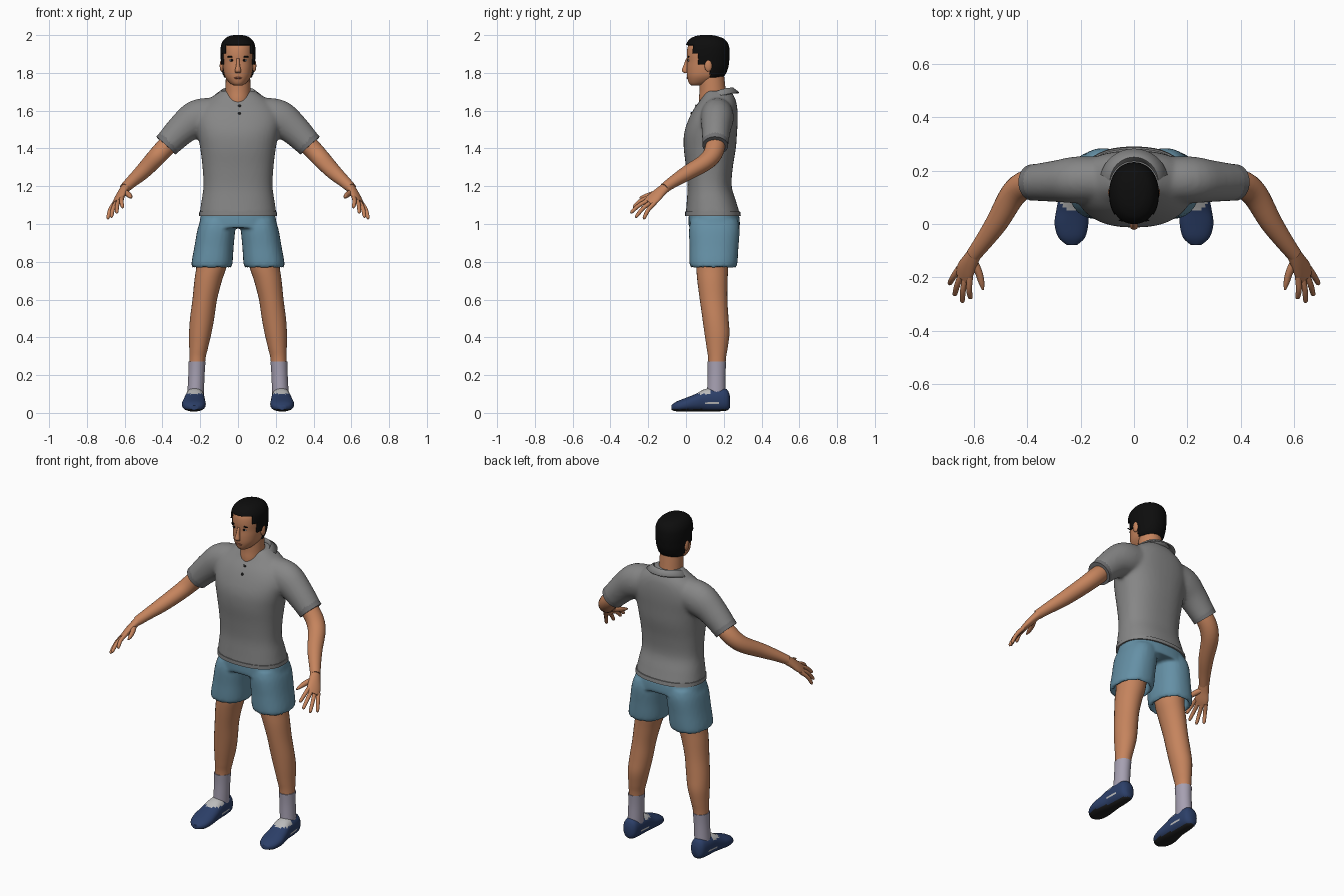
import bpy, bmesh, math
from mathutils import Vector, Matrix

cube = bpy.data.objects.get("Cube")
if cube:
    bpy.data.objects.remove(cube, do_unlink=True)

X, Y, Z = Vector((1, 0, 0)), Vector((0, 1, 0)), Vector((0, 0, 1))


def material(name, r, g, b):
    m = bpy.data.materials.new(name)
    m.use_nodes = True
    m.diffuse_color = (r, g, b, 1)
    bsdf = m.node_tree.nodes["Principled BSDF"]
    bsdf.inputs["Base Color"].default_value = (r, g, b, 1)
    bsdf.inputs["Roughness"].default_value = 0.8
    return m


SKIN = material("skin", .56, .23, .11)
SHIRT = material("shirt_grey", .24, .24, .24)
TRIM = material("trim_grey", .17, .17, .175)
SHORTS = material("shorts_blue", .13, .28, .38)
SOCK = material("sock_lilac", .38, .35, .44)
SHOE = material("shoe_navy", .025, .05, .14)
SOLE = material("sole_black", .015, .015, .015)
HAIR = material("hair_black", .004, .004, .004)
LIP = material("lip_brown", .30, .10, .06)
PALE = material("pale_grey", .5, .5, .5)


def smooth_path(rings, steps):
    """Catmull-Rom through the rings (x, y, z, radius_a, radius_b)."""
    pts = [Vector(r) for r in rings]
    out = []
    for i in range(len(pts) - 1):
        p0, p1, p2, p3 = pts[max(i - 1, 0)], pts[i], pts[i + 1], pts[min(i + 2, len(pts) - 1)]
        for k in range(steps):
            t = k / steps
            out.append(p1 + (p2 - p0) * (t / 2) + (p0 * 2 - p1 * 5 + p2 * 4 - p3) * (t * t / 2)
                       + (p1 * 3 - p0 - p2 * 3 + p3) * (t ** 3 / 2))
    return out + [pts[-1]]


def tube(bm, rings, side=X, axis=None, n=28, steps=4, p=2.0):
    """Closed loft; rings stand square to the path, or to a fixed axis."""
    path = smooth_path(rings, steps)
    loops = []
    for i, r in enumerate(path):
        c = r.to_3d() if len(r) == 3 else Vector(r[:3])
        ahead = Vector(path[min(i + 1, len(path) - 1)][:3]) - Vector(path[max(i - 1, 0)][:3])
        t = axis or ahead.normalized()
        u = (side - t * side.dot(t)).normalized()
        v = t.cross(u)
        loop = []
        for k in range(n):
            a = math.tau * k / n
            ca, sa = math.cos(a), math.sin(a)
            ca = math.copysign(abs(ca) ** (2 / p), ca)
            sa = math.copysign(abs(sa) ** (2 / p), sa)
            loop.append(bm.verts.new(c + u * (ca * r[3]) + v * (sa * r[4])))
        loops.append(loop)
    for a, b in zip(loops, loops[1:]):
        for k in range(n):
            bm.faces.new((a[k], a[(k + 1) % n], b[(k + 1) % n], b[k]))
    bm.faces.new(loops[0])
    bm.faces.new(loops[-1])


def finish(name, bm, mats, rule=None, angle=50):
    bmesh.ops.recalc_face_normals(bm, faces=bm.faces[:])
    for f in bm.faces:
        f.smooth = True
        if rule:
            f.material_index = rule(f)
    me = bpy.data.meshes.new(name)
    bm.to_mesh(me)
    bm.free()
    for m in mats:
        me.materials.append(m)
    me.set_sharp_from_angle(angle=math.radians(angle))
    ob = bpy.data.objects.new(name, me)
    bpy.context.collection.objects.link(ob)
    return ob


def mirror(bm):
    bmesh.ops.transform(bm, matrix=Matrix.Scale(-1, 4, X), verts=bm.verts[:])


def pair(name, build, mats, rule=None):
    for prefix in ("left_", "right_"):
        bm = bmesh.new()
        build(bm)
        if prefix == "right_":
            mirror(bm)
        finish(prefix + name, bm, mats, rule)


def fuse(ob, voxel, smoothing):
    m = ob.modifiers.new("fuse", "REMESH")
    m.mode, m.voxel_size, m.use_smooth_shade = "VOXEL", voxel, True
    s = ob.modifiers.new("soften", "SMOOTH")
    s.factor, s.iterations = 0.5, smoothing


def box(z, hw, y0, y1):
    return (0, (y0 + y1) / 2, z, hw, (y1 - y0) / 2)


# Shirt: torso and sleeves fused into one skin
bm = bmesh.new()
tube(bm, [box(1.045, .205, -.002, .288), box(1.12, .194, .004, .265), box(1.2, .183, .008, .242),
          box(1.3, .188, .0, .248), box(1.4, .2, -.012, .264), box(1.48, .215, -.01, .27),
          box(1.55, .225, .012, .274), box(1.61, .205, .042, .272), box(1.66, .155, .078, .262),
          box(1.705, .09, .105, .238)], axis=Z, n=40, p=2.35)
for s in (1, -1):
    tube(bm, [(s * .1, .165, 1.58, .09, .085), (s * .21, .165, 1.56, .1, .088),
              (s * .29, .16, 1.507, .084, .078), (s * .378, .155, 1.418, .07, .068)], side=Z)
shirt = finish("shirt", bm, [SHIRT])
fuse(shirt, .011, 6)

# Hem band and sleeve cuffs
bm = bmesh.new()
tube(bm, [box(1.043, .206, -.004, .29), box(1.065, .205, -.004, .287)], axis=Z, n=40, p=2.35)
finish("shirt_hem", bm, [SHIRT])
pair("cuff", lambda bm: tube(bm, [(.358, .156, 1.44, .071, .069), (.381, .155, 1.415, .07, .068)],
                             side=Z), [TRIM])

# Collar: an open folded band that dips at the front
bm = bmesh.new()
rows, count = [], 36
for rx, ry, dz, dip in ((.072, .07, -.03, 0), (.09, .092, 0, 0), (.128, .124, -.024, .03)):
    row = []
    for i in range(count + 1):
        a = .2 + (math.tau - .4) * i / count
        f = ((1 + math.cos(a)) / 2) ** 2
        row.append(bm.verts.new((rx * math.sin(a), .158 - ry * math.cos(a),
                                 1.722 + dz - (.08 + dip) * f)))
    rows.append(row)
for a, b in zip(rows, rows[1:]):
    for i in range(count):
        bm.faces.new((a[i], a[i + 1], b[i + 1], b[i]))
collar = finish("collar", bm, [SHIRT], angle=80)
collar.modifiers.new("thickness", "SOLIDIFY").thickness = .008

# Shorts: hips and two hollow legs fused together
bm = bmesh.new()
tube(bm, [box(1.08, .18, .02, .265), box(1.04, .198, .014, .282), box(.98, .208, .014, .286)],
     axis=Z, n=40, p=2.4)
for s in (1, -1):
    tube(bm, [(s * .108, .15, 1.02, .09, .125), (s * .115, .15, .97, .1, .134),
              (s * .127, .148, .88, .104, .13), (s * .139, .145, .78, .108, .125),
              (s * .139, .145, .778, .087, .104), (s * .137, .145, .84, .084, .1)],
         axis=Z, p=2.3)
fuse(finish("shorts", bm, [SHORTS]), .01, 3)

# Legs and socks
pair("leg", lambda bm: tube(bm, [
    (.13, .14, .9, .083, .088), (.14, .139, .78, .08, .085), (.158, .14, .7, .073, .08),
    (.176, .146, .6, .065, .073), (.19, .156, .5, .064, .069), (.2, .164, .42, .059, .066),
    (.209, .165, .34, .049, .055), (.216, .164, .27, .042, .046), (.222, .16, .1, .04, .045)],
    axis=Z), [SKIN])
pair("sock", lambda bm: tube(bm, [
    (.217, .163, .273, .045, .05), (.22, .162, .2, .043, .047), (.225, .16, .09, .044, .05)],
    axis=Z), [SOCK])


# Shoes: navy upper, black sole, pale tongue and side flash
def shoe_colour(f):
    c = f.calc_center_median()
    if c.z < .02:
        return 1
    tongue = c.z > .1 and c.y < .125
    flash = .046 < c.z < .06 and .1 < c.y < .18
    return 2 if tongue or flash else 0


pair("shoe", lambda bm: tube(bm, [
    (.227, .233, .058, .02, .03), (.227, .215, .069, .042, .057), (.228, .16, .07, .05, .062),
    (.229, .1, .067, .053, .059), (.232, .05, .054, .059, .046), (.234, 0, .044, .063, .036),
    (.233, -.05, .034, .05, .026), (.232, -.078, .028, .02, .012)],
    axis=Y, n=40, p=2.3), [SHOE, SOLE, PALE], shoe_colour)

# Arms, palms, fingers and thumbs
ACROSS = Vector((.68, .54, -.5))
TIPS = ((.612, -.28, 1.088), (.643, -.294, 1.06), (.672, -.268, 1.036), (.691, -.225, 1.028))


def arm(bm):
    tube(bm, [(.33, .157, 1.46, .05, .052), (.4, .15, 1.39, .05, .052), (.452, .11, 1.333, .046, .049),
              (.51, .01, 1.272, .04, .042), (.56, -.062, 1.227, .032, .034),
              (.6, -.115, 1.19, .026, .028)], side=Z)
    tube(bm, [(.59, -.1, 1.2, .027, .024), (.612, -.138, 1.168, .033, .021),
              (.63, -.172, 1.136, .04, .018), (.642, -.2, 1.114, .036, .012)], side=ACROSS)
    for i, tip in enumerate(TIPS):
        base = Vector((.634, -.182, 1.126)) + ACROSS * (.02 * i - .03)
        tip = Vector(tip)
        mid = base.lerp(tip, .5) + Vector((.004, -.004, .006))
        tube(bm, [(*base, .012, .012), (*mid, .011, .011), (*base.lerp(tip, .92), .009, .009),
                  (*tip, .003, .003)], side=ACROSS, n=12)
    tube(bm, [(.606, -.13, 1.172, .016, .016), (.582, -.178, 1.158, .015, .014),
              (.57, -.22, 1.146, .011, .011), (.565, -.246, 1.139, .004, .004)], side=ACROSS, n=12)


pair("arm", arm, [SKIN])

# Neck and head
bm = bmesh.new()
tube(bm, [box(1.6, .06, .07, .2), box(1.66, .066, .068, .215), box(1.71, .066, .072, .21),
          box(1.8, .064, .07, .2)], axis=Z)
finish("neck", bm, [SKIN])
skull = [box(1.733, .02, .03, .07), box(1.745, .042, .016, .13), box(1.78, .069, .006, .19),
         box(1.82, .078, .004, .212), box(1.86, .081, .006, .219), box(1.9, .083, .004, .221),
         box(1.94, .079, .01, .215), box(1.968, .062, .03, .193), box(1.983, .037, .06, .155),
         box(1.988, .012, .09, .125)]
bm = bmesh.new()
tube(bm, skull, axis=Z, n=40, p=2.15)
head = finish("head", bm, [SKIN], angle=80)

# Hair: an enlarged skull shell trimmed along the hairline
bm = bmesh.new()
tube(bm, [(x, y, z + .05 * (z - 1.75), a + .01, b + .01) for x, y, z, a, b in skull],
     axis=Z, n=64, steps=8, p=2.15)


def bald(f):
    c = f.calc_center_median()
    hairline = 1.95 if c.y < .035 else 1.9 if c.y < .06 else 1.845 if c.y < .13 else 1.775
    return c.z < hairline


bmesh.ops.delete(bm, geom=[f for f in bm.faces if bald(f)], context="FACES")
hair = finish("hair", bm, [HAIR], angle=80)
hair.modifiers.new("thickness", "SOLIDIFY").thickness = .01

# Nose
bm = bmesh.new()
tube(bm, [(0, .008, 1.875, .007, .008), (0, -.001, 1.84, .01, .012), (0, -.006, 1.812, .016, .016),
          (0, .0, 1.799, .013, .009)], axis=Z, n=16)
finish("nose", bm, [SKIN], angle=80)


def blob(name, place, size, mat):
    bm = bmesh.new()
    bmesh.ops.create_uvsphere(bm, u_segments=16, v_segments=10, radius=1)
    bmesh.ops.transform(bm, matrix=Matrix.Translation(place) @ Matrix.Diagonal((*size, 1)),
                        verts=bm.verts[:])
    return finish(name, bm, [mat], angle=80)


bpy.context.view_layer.update()
depsgraph = bpy.context.evaluated_depsgraph_get()


def on_front(ob, x, z):
    hit, place, _, _ = ob.evaluated_get(depsgraph).ray_cast(Vector((x, -1, z)), Y)
    return place if hit else Vector((x, 0, z))


# Face details and ears
for prefix, s in (("left_", 1), ("right_", -1)):
    blob(prefix + "ear", Vector((s * .086, .118, 1.838)), (.011, .02, .032), SKIN)
    blob(prefix + "eye", on_front(head, s * .033, 1.866), (.015, .004, .0055), PALE)
    blob(prefix + "iris", on_front(head, s * .033, 1.867) - Y * .002, (.007, .004, .006), HAIR)
    blob(prefix + "eyebrow", on_front(head, s * .036, 1.885), (.022, .004, .0045), HAIR)
blob("mouth", on_front(head, 0, 1.773), (.022, .004, .005), LIP)

# Shirt buttons
for name, z in (("upper_button", 1.625), ("lower_button", 1.585)):
    blob(name, on_front(shirt, .008, z), (.009, .004, .009), SOLE)
